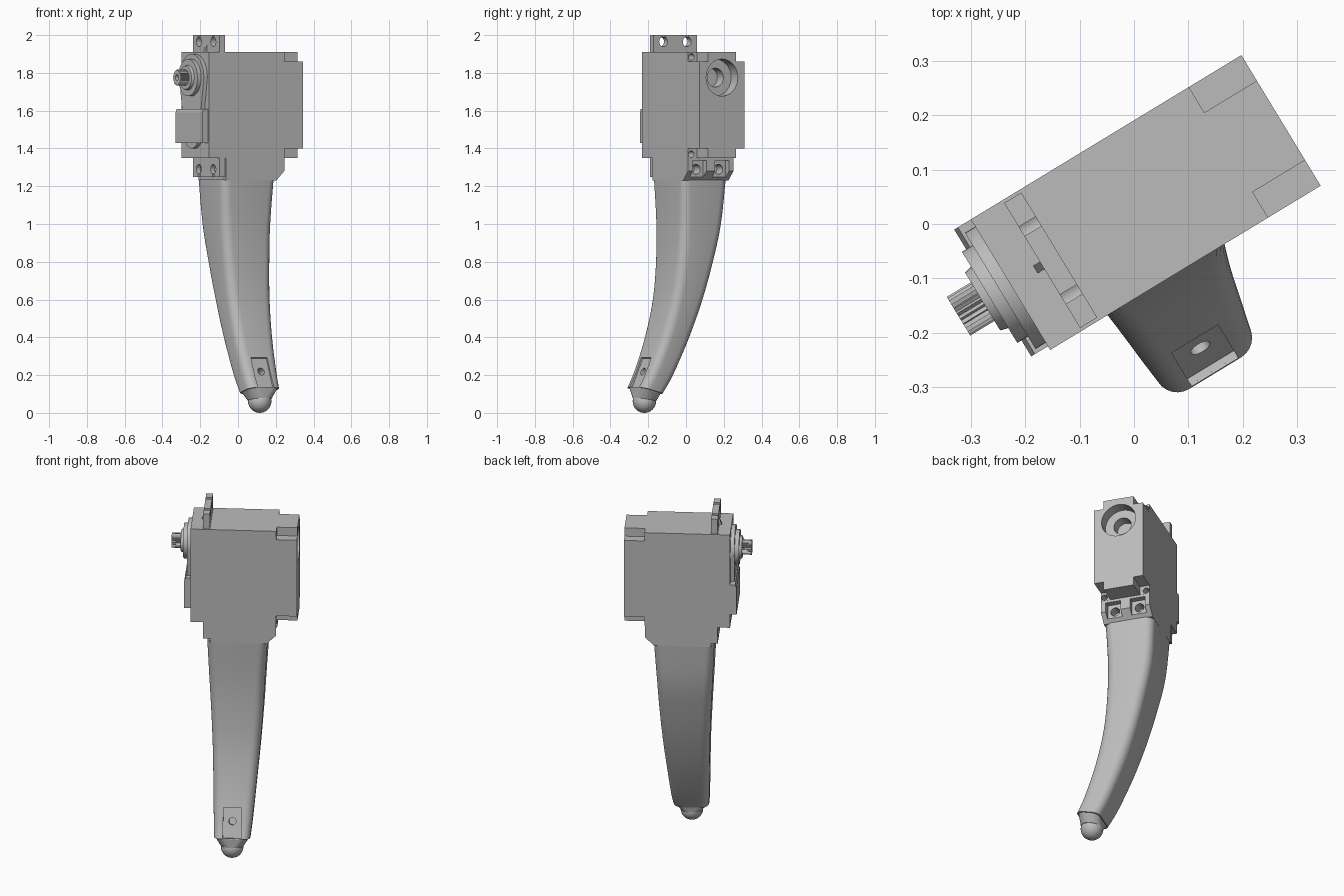
import bpy, bmesh, math
from mathutils import Matrix, Vector

if "Cube" in bpy.data.objects:
    bpy.data.objects.remove(bpy.data.objects["Cube"])

TURN = Matrix.Rotation(math.radians(31.27), 4, 'Z')   # whole leg is turned about z
VC = 0.0225                                           # middle of the servo width
grey = bpy.data.materials.new("light_grey")
grey.diffuse_color = (0.5, 0.5, 0.5, 1)
grey.use_nodes = True
grey.node_tree.nodes["Principled BSDF"].inputs["Base Color"].default_value = grey.diffuse_color


def finish(name, bm, smooth=False):
    bmesh.ops.recalc_face_normals(bm, faces=bm.faces)
    bm.transform(TURN)
    me = bpy.data.meshes.new(name)
    bm.to_mesh(me)
    bm.free()
    me.materials.append(grey)
    ob = bpy.data.objects.new(name, me)
    bpy.context.collection.objects.link(ob)
    if smooth:
        shade(ob)
    return ob


def shade(ob):
    bpy.ops.object.select_all(action='DESELECT')
    ob.select_set(True)
    bpy.context.view_layer.objects.active = ob
    bpy.ops.object.shade_smooth_by_angle(angle=math.radians(35))


def prism(name, uz, v0, v1):
    """Profile in length/height, extruded across the width."""
    bm = bmesh.new()
    f = bm.faces.new([bm.verts.new((u, v0, z)) for u, z in uz])
    r = bmesh.ops.extrude_face_region(bm, geom=[f])
    bmesh.ops.translate(bm, vec=(0, v1 - v0, 0),
                        verts=[g for g in r['geom'] if isinstance(g, bmesh.types.BMVert)])
    return finish(name, bm)


def box(name, u0, u1, v0, v1, z0, z1):
    return prism(name, [(u0, z0), (u1, z0), (u1, z1), (u0, z1)], v0, v1)


def rod(name, u0, u1, v, z, r, r2=None, n=40):
    """Round part lying along the servo length."""
    bm = bmesh.new()
    bmesh.ops.create_cone(bm, cap_ends=True, segments=n, radius1=r,
                          radius2=r if r2 is None else r2, depth=u1 - u0)
    bm.transform(Matrix.Translation(((u0 + u1) / 2, v, z)) @ Matrix.Rotation(math.pi / 2, 4, 'Y'))
    return finish(name, bm, True)


def cut(ob, cutters):
    bpy.context.view_layer.objects.active = ob
    for c in cutters:
        c.hide_render = True
        m = ob.modifiers.new("cut", 'BOOLEAN')
        m.object, m.operation, m.solver = c, 'DIFFERENCE', 'EXACT'
        bpy.ops.object.modifier_apply(modifier=m.name)
        bpy.data.objects.remove(c)
    shade(ob)


# Servo case with the stepped bracket block under it
body = prism("servo_body", [(-.252, 1.35), (-.252, 1.91), (.33, 1.91), (.33, 1.35), (.215, 1.35),
                            (.215, 1.28), (.165, 1.23), (-.147, 1.23), (-.147, 1.35)], -.118, .163)
cutters = [rod("recess", .262, .4, VC, 1.775, .098),
           rod("bore", .2, .3, VC, 1.775, .05)]
for s in (-1, 1):
    a, b = sorted((VC + s * .0855, VC + s * .2))
    for z0, z1, zh in ((1.86, 2, 1.885), (1.2, 1.40, 1.37)):
        # corner notches with screw holes
        if z0 > 1.5:
            cutters.append(box("notch", .217, .4, a, b, z0, z1))
        else:
            cutters.append(box("notch", .2155, .4, a, b, 1.345, z1))
        cutters.append(rod("screw_hole", .15, .24, VC + s * .12, zh, .017, n=20))
    # bracket pockets with screw holes
    v = VC + s * .07
    cutters.append(box("pocket", .18, .3, v - .043, v + .043, 1.25, 1.335))
    cutters.append(rod("pocket_hole", .12, .2, v, 1.29, .026, n=24))
cut(body, cutters)

# Mounting ears above and below
upper = box("upper_ear", -.184, -.147, -.112, .157, 1.9, 2.0)
lower = box("lower_ear", -.184, -.146, -.112, .157, 1.25, 1.36)
up_cut, low_cut = [], []
for s in (-1, 1):
    v = VC + s * .073
    up_cut += [rod("ear_hole", -.25, -.1, v, 1.965, .026, n=24),
               box("ear_slot", -.25, -.1, v - .01, v + .01, 1.97, 2.1)]
    low_cut += [rod("ear_hole", -.25, -.16, v, 1.29, .026, n=24),
                box("ear_slot", -.25, -.16, v - .01, v + .01, 1.2, 1.285)]
cut(upper, up_cut)
cut(lower, low_cut)
prism("ear_rib", [(-.184, 1.905), (-.184, 1.95), (-.2, 1.905)], VC - .008, VC + .008)

# Gear cover: capsule-shaped raised plate
bm = bmesh.new()
pts = []
for i in range(25):
    a = math.pi * i / 24
    pts.append((-.252, VC + .125 * math.cos(a), 1.775 + .125 * math.sin(a)))
for i in range(17):
    a = math.pi + math.pi * i / 16
    pts.append((-.252, VC + .075 * math.cos(a), 1.475 + .075 * math.sin(a)))
f = bm.faces.new([bm.verts.new(p) for p in pts])
r = bmesh.ops.extrude_face_region(bm, geom=[f])
bmesh.ops.translate(bm, vec=(-.022, 0, 0),
                    verts=[g for g in r['geom'] if isinstance(g, bmesh.types.BMVert)])
finish("gear_cover", bm, True)
prism("cover_plate", [(-.25, 1.43), (-.288, 1.43), (-.288, 1.59), (-.28, 1.61), (-.25, 1.61)], -.11, .163)

# Output shaft: collars and splined end
rod("shaft_collar", -.297, -.26, VC, 1.775, .098)
rod("shaft_ring", -.312, -.29, VC, 1.775, .062, .068)
bm = bmesh.new()
ring = []
for i in range(48):
    rad = .042 if i % 2 else .036
    a = math.tau * i / 48
    ring.append(bm.verts.new((-.364, VC + rad * math.cos(a), 1.775 + rad * math.sin(a))))
f = bm.faces.new(ring)
r = bmesh.ops.extrude_face_region(bm, geom=[f])
bmesh.ops.translate(bm, vec=(.06, 0, 0),
                    verts=[g for g in r['geom'] if isinstance(g, bmesh.types.BMVert)])
spline = finish("shaft_spline", bm)
cut(spline, [rod("shaft_hole", -.4, -.32, VC, 1.775, .016, n=16)])

# Curved tapered leg: (front z, back z, front v, back v, half width, centre u, corner radius)
keys = [(1.235, 1.235, -.118, .163, .166, .002, .045), (1.0, 1.0, -.112, .145, .153, 0, .05),
        (.8, .8, -.121, .102, .142, 0, .05), (.6, .6, -.147, .046, .130, -.002, .05),
        (.4, .4, -.200, -.026, .118, -.007, .05), (.22, .2, -.268, -.118, .106, -.012, .045),
        (.135, .1, -.312, -.178, .098, -.015, .042)]


def spline_at(t):
    i = min(int(t), len(keys) - 2)
    f = t - i
    p = [keys[max(0, min(len(keys) - 1, i + k))] for k in (-1, 0, 1, 2)]
    return [.5 * (2 * b + (c - a) * f + (2 * a - 5 * b + 4 * c - d) * f * f
                  + (3 * b - a - 3 * c + d) * f ** 3) for a, b, c, d in zip(*p)]


def rounded(zf, zb, vf, vb, w, uc, rad):
    out = []
    for k, (su, v, sv) in enumerate(((1, vb, -1), (-1, vb, -1), (-1, vf, 1), (1, vf, 1))):
        for j in range(7):
            a = math.pi / 2 * (k + j / 6)
            y = v + sv * rad + rad * math.sin(a)
            out.append(Vector((uc + su * (w - rad) + rad * math.cos(a), y,
                               zf + (zb - zf) * (y - vf) / (vb - vf))))
    return out


def loft(name, rings):
    bm = bmesh.new()
    rows = [[bm.verts.new(p) for p in ring] for ring in rings]
    n = len(rows[0])
    for a, b in zip(rows, rows[1:]):
        for i in range(n):
            bm.faces.new((a[i], a[(i + 1) % n], b[(i + 1) % n], b[i]))
    bm.faces.new(rows[0])
    bm.faces.new(rows[-1])
    return finish(name, bm, True)


leg = loft("leg", [rounded(*spline_at(i / 4)) for i in range(4 * (len(keys) - 1) + 1)])

# Shallow sensor notch and hole on the lower front of the leg
slope = Matrix.Translation((-.014, -.272, .225)) @ Matrix.Rotation(math.radians(-23), 4, 'X')
bm = bmesh.new()
bmesh.ops.create_cube(bm, size=1)
bm.transform(slope @ Matrix.Translation((0, -.035, -.01)) @ Matrix.Diagonal((.1, .1, .17, 1)))
notch = finish("notch_cutter", bm)
bm = bmesh.new()
bmesh.ops.create_cone(bm, cap_ends=True, segments=24, radius1=.02, radius2=.02, depth=.12)
bm.transform(slope @ Matrix.Rotation(math.pi / 2, 4, 'X'))
cut(leg, [notch, finish("hole_cutter", bm)])

# Tapered collar under the leg and ball foot
foot = Vector((-.016, -.248, .062))
top = rounded(.137, .103, -.306, -.184, .092, -.015, .042)
bottom = []
for k in range(4):
    for j in range(7):
        a = math.pi / 2 * (k + j / 6 * .98)
        bottom.append(foot + Vector((.064 * math.cos(a), .06 * math.sin(a), .008 - .01 * math.sin(a))))
loft("foot_collar", [top, bottom])
bm = bmesh.new()
bmesh.ops.create_uvsphere(bm, u_segments=32, v_segments=16, radius=.062)
bm.transform(Matrix.Translation(foot))
finish("ball_foot", bm, True)
